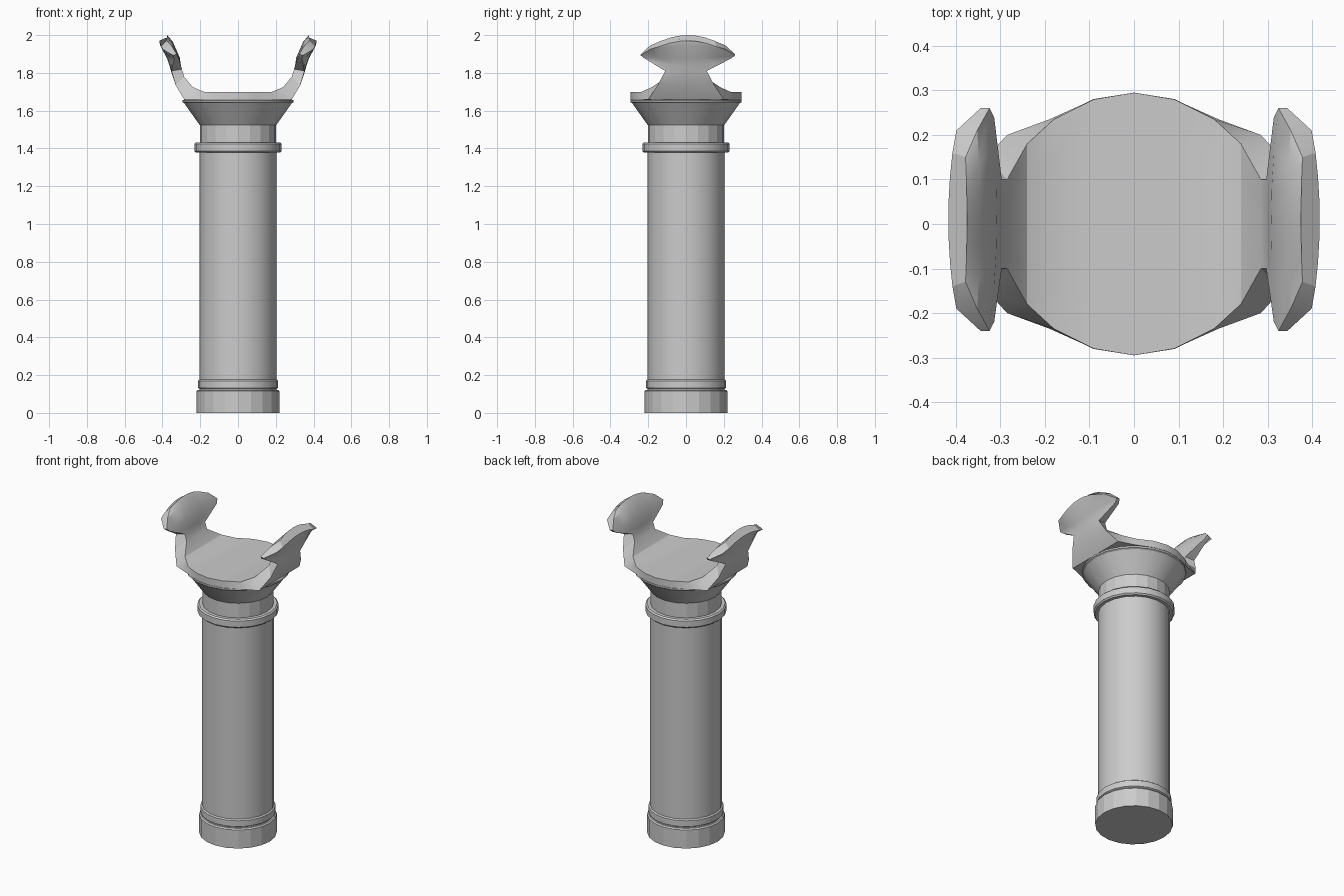
import bpy, bmesh, math

if "Cube" in bpy.data.objects:
    bpy.data.objects.remove(bpy.data.objects["Cube"], do_unlink=True)

stone = bpy.data.materials.new("stone_grey")
stone.use_nodes = True
grey = (0.6, 0.6, 0.6, 1)
stone.diffuse_color = grey
stone.node_tree.nodes["Principled BSDF"].inputs["Base Color"].default_value = grey

SIDES = 20


def loft(name, rings, smooth=True):
    """Skin a list of closed rings, cap both ends and shade."""
    bm = bmesh.new()
    loops = [[bm.verts.new(p) for p in ring] for ring in rings]
    for a, b in zip(loops, loops[1:]):
        for i in range(len(a)):
            j = (i + 1) % len(a)
            bm.faces.new((a[i], a[j], b[j], b[i]))
    bm.faces.new(loops[0])
    bm.faces.new(loops[-1])
    bmesh.ops.recalc_face_normals(bm, faces=bm.faces)
    mesh = bpy.data.meshes.new(name)
    bm.to_mesh(mesh)
    bm.free()
    mesh.materials.append(stone)
    obj = bpy.data.objects.new(name, mesh)
    bpy.context.collection.objects.link(obj)
    if smooth:
        bpy.ops.object.select_all(action='DESELECT')
        obj.select_set(True)
        bpy.context.view_layer.objects.active = obj
        bpy.ops.object.shade_smooth_by_angle(angle=math.radians(25))
    return obj


def turned(name, profile, smooth=True):
    """Turn a (radius, height) profile around the z axis."""
    steps = [2 * math.pi * i / SIDES for i in range(SIDES)]
    return loft(name, [[(r * math.cos(a), r * math.sin(a), z) for a in steps]
                       for r, z in profile], smooth)


# Column, from the ground up
turned("base_block", [(.22, 0), (.22, .115), (.213, .122)], False)
turned("lower_ring", [(.205, .128), (.213, .133), (.213, .17), (.205, .176)])
turned("shaft", [(.204, .12), (.204, 1.39)])
turned("upper_ring", [(.222, 1.378), (.23, 1.386), (.23, 1.424), (.222, 1.432)])
turned("neck", [(.202, 1.43), (.202, 1.53)], False)
turned("flared_capital", [(.2, 1.52), (.285, 1.64), (.295, 1.645),
                          (.295, 1.655), (.28, 1.66)])

# Saddle and horns, as stations from the middle outwards:
# inner x, z, half width; outer x, z, half width; rise and taper at the tips
STATIONS = [
    (.00, 1.70, .295, .00, 1.657, .295, 0, 0),
    (.09, 1.70, .28, .09, 1.657, .28, 0, 0),
    (.18, 1.70, .235, .19, 1.657, .235, 0, 0),
    (.24, 1.725, .18, .285, 1.66, .20, 0, 0),
    (.285, 1.78, .10, .33, 1.735, .15, 0, 0),
    (.297, 1.81, .10, .352, 1.80, .11, .01, 0),
    (.302, 1.835, .23, .362, 1.835, .23, .042, .6),
    (.308, 1.88, .25, .375, 1.875, .25, .018, .7),
    (.345, 1.965, .20, .412, 1.945, .20, -.02, .3),
    (.375, 2.00, .14, .417, 1.97, .15, -.03, .3),
]
COLUMNS = (-1, -.65, -.3, 0, .3, .65, 1)


def station_ring(station, side):
    xi, zi, wi, xo, zo, wo, rise, taper = station
    shift = .01 if wi < .26 and zi > 1.82 else 0
    mid = (xi + xo) / 2 - .01 * (taper > 0)
    ring = []
    for x, z, w, cols in ((xi, zi, wi, COLUMNS), (xo, zo, wo, COLUMNS[::-1])):
        for t in cols:
            pull = taper * t * t
            ring.append((side * (x + (mid - x) * pull), w * t + shift,
                         z + rise * t * t))
    return ring


left_half = [station_ring(s, 1) for s in STATIONS]
right_half = [station_ring(s, -1) for s in STATIONS[:0:-1]]
loft("horned_saddle", right_half + left_half)
